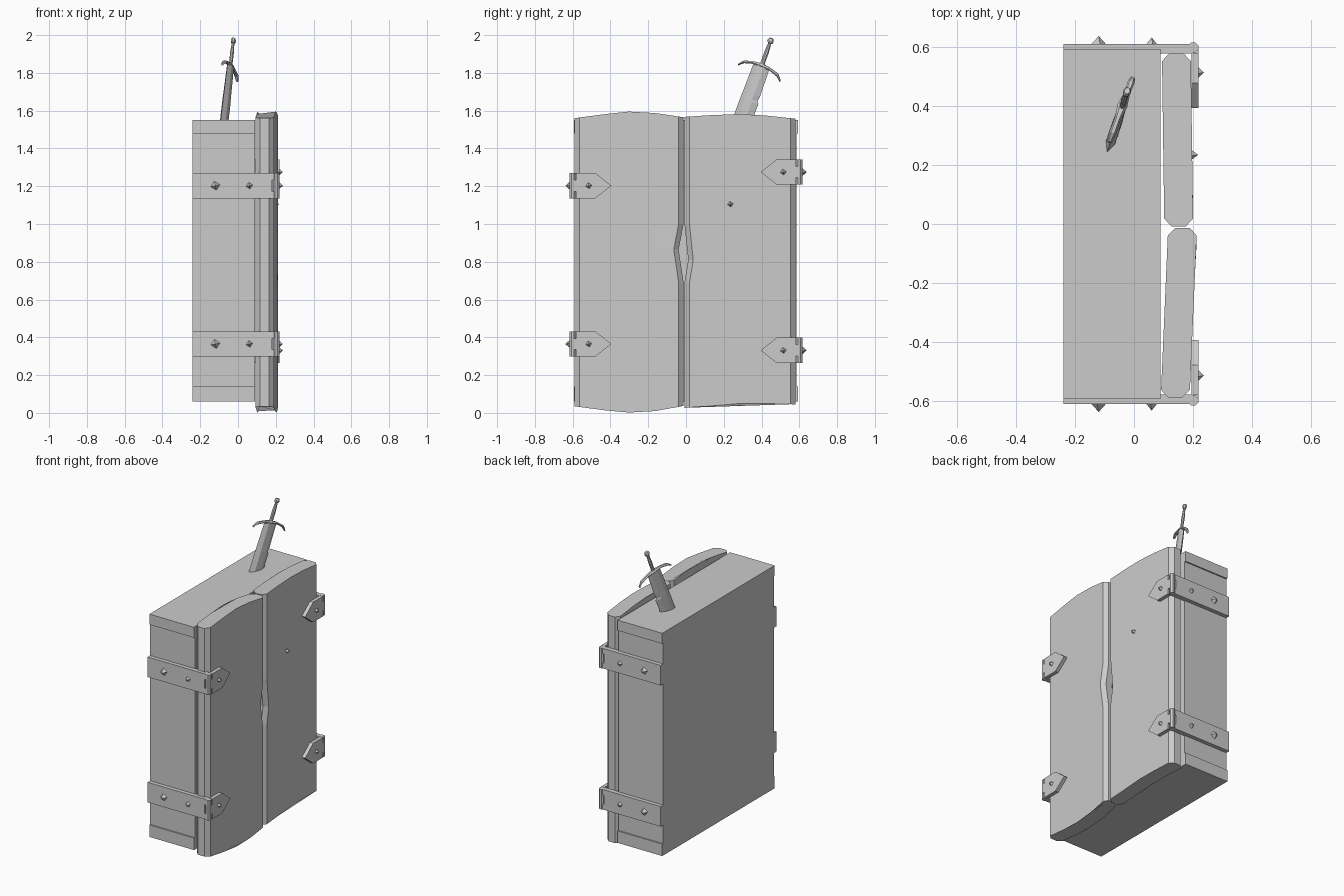
import bpy, bmesh, math
from mathutils import Vector, Matrix

if "Cube" in bpy.data.objects:
    bpy.data.objects.remove(bpy.data.objects["Cube"])


def loft(name, rings, matrix=None):
    """Skin equal-sized rings of points and cap both ends."""
    bm = bmesh.new()
    vs = [[bm.verts.new(p) for p in r] for r in rings]
    n = len(rings[0])
    for a, b in zip(vs, vs[1:]):
        for i in range(n):
            j = (i + 1) % n
            bm.faces.new((a[i], a[j], b[j], b[i]))
    bm.faces.new(vs[0])
    bm.faces.new(vs[-1])
    bmesh.ops.recalc_face_normals(bm, faces=bm.faces)
    me = bpy.data.meshes.new(name)
    bm.to_mesh(me)
    bm.free()
    ob = bpy.data.objects.new(name, me)
    bpy.context.collection.objects.link(ob)
    if matrix:
        ob.matrix_world = matrix
    return ob


def box(name, x0, x1, y0, y1, z0, z1):
    return loft(name, [[(x0, y0, z), (x1, y0, z), (x1, y1, z), (x0, y1, z)]
                       for z in (z0, z1)])


def stud(name, loc, normal, r, h):
    """Four-sided pyramid nail head, pointing along the normal."""
    bpy.ops.mesh.primitive_cone_add(vertices=4, radius1=r, radius2=0, depth=h + 0.01)
    ob = bpy.context.object
    ob.name = name
    n = Vector(normal)
    ob.rotation_mode = 'QUATERNION'
    ob.rotation_quaternion = n.to_track_quat('Z', 'Y') @ Matrix.Rotation(0.2, 3, 'Z').to_quaternion()
    ob.location = Vector(loc) + n * (h - 0.01) / 2


# Cabinet body with slightly proud base and top bands
box("cabinet_body", -0.24, 0.09, -0.585, 0.585, 0.07, 1.54)
box("base_band", -0.24, 0.09, -0.594, 0.594, 0.06, 0.14)
box("top_band", -0.24, 0.09, -0.594, 0.594, 1.48, 1.55)


def door(name, side, outer, inner, x_out, x_in, tops, bottoms, notch, zmid):
    """Chamfered slab with arched ends and a worn notch in its inner edge."""
    c, half = 0.026, 0.049
    ts = [0, c / 0.58, 0.28, 0.5, 0.74, 1 - c / 0.58, 1]
    front = [(t, half - (0.025 if t in (0, 1) else 0)) for t in ts]
    section = front + [(t, -w) for t, w in reversed(front)]

    def height(vals, t):
        k = min(int(t * 4), 3)
        return vals[k] + (vals[k + 1] - vals[k]) * (t * 4 - k)

    rings = []
    for lvl in range(5):
        ring = []
        for t, w in section:
            z = (height(bottoms, t), 0.69, zmid, 1.0, height(tops, t))[lvl]
            y = outer + (inner - outer) * t
            if lvl == 2 and t > 0.9:
                y += side * notch
            ring.append((x_out + (x_in - x_out) * t + w, y, z))
        rings.append(ring)
    loft(name, rings)


door("left_door", -1, -0.59, -0.013, 0.14, 0.165,
     (1.56, 1.58, 1.595, 1.587, 1.565), (0.035, 0.015, 0.002, 0.01, 0.037), 0.026, 0.865)
door("right_door", 1, 0.58, -0.008, 0.144, 0.152,
     (1.557, 1.574, 1.581, 1.577, 1.567), (0.045, 0.05, 0.05, 0.037, 0.027), 0.02, 0.81)
stud("door_stud", (0.195, 0.235, 1.105), (1, 0, 0), 0.025, 0.023)

# Hinges: side strap, knuckle pin, pointed door leaf and studs
for s, label, heights in ((-1, "left", (0.365, 1.203)), (1, "right", (0.331, 1.275))):
    for z, lv in zip(heights, ("lower", "upper")):
        tag = f"{label}_{lv}_hinge"
        h, k = 0.067, 0.03
        strap = [(-0.24, -h), (0.2, -h), (0.2, -k), (0.18, -k),
                 (0.18, k), (0.2, k), (0.2, h), (-0.24, h)]
        loft(tag + "_strap", [[(x, s * y, z + q) for x, q in strap] for y in (0.58, 0.612)])
        leaf = [(0.395, 0), (0.48, -h), (0.582, -h), (0.582, -k),
                (0.6, -k), (0.6, k), (0.582, k), (0.582, h), (0.48, h)]
        loft(tag + "_leaf", [[(x, s * y, z + q) for y, q in leaf] for x in (0.196, 0.22)])
        pin = [(0.202 + 0.018 * math.cos(a), s * 0.6 + 0.018 * math.sin(a))
               for a in (math.pi / 8 + i * math.pi / 4 for i in range(8))]
        loft(tag + "_pin", [[(x, y, z + q) for x, y in pin] for q in (-h, h)])
        stud(tag + "_big_stud", (-0.12, s * 0.612, z), (0, s, 0), 0.034, 0.027)
        stud(tag + "_small_stud", (0.06, s * 0.612, z), (0, s, 0), 0.026, 0.022)
        stud(tag + "_leaf_stud", (0.22, s * 0.515, z), (1, 0, 0), 0.026, 0.018)

# Sword frame: local x across the blade, local z along it
d = Vector((0.046, 0.145, 0.405)).normalized()
w = Vector((0.08, 0.22, -0.09))
w = (w - d * w.dot(d)).normalized()
n = d.cross(w)
M = Matrix((w, n, d)).transposed().to_4x4()
M.translation = Vector((-0.07, 0.305, 1.57))


def blade_ring(z, left, right, t):
    return [(-left, 0, z), (-left * 0.4, -t, z), (right * 0.4, -t, z),
            (right, 0, z), (right * 0.4, t, z), (-left * 0.4, t, z)]


# Blade buried in the cabinet top, nicked on one edge
loft("sword_blade", [blade_ring(*r) for r in (
    (-0.1, 0.054, 0.054, 0.016), (0.04, 0.053, 0.053, 0.016), (0.09, 0.052, 0.055, 0.016),
    (0.1, 0.052, 0.044, 0.016), (0.13, 0.051, 0.049, 0.015), (0.285, 0.047, 0.047, 0.013))], M)

# Drooping crossguard
guard = [(-0.125, -0.028, 0.006), (-0.1, -0.004, 0.009), (-0.05, 0.01, 0.008), (0, 0.012, 0.013),
         (0.05, 0.01, 0.008), (0.1, -0.004, 0.009), (0.125, -0.028, 0.006)]
loft("sword_guard", [[(x, r * 1.3 * math.cos(a), 0.275 + z + r * math.sin(a))
                      for a in (i * math.pi / 3 for i in range(6))] for x, z, r in guard], M)

# Grip and pommel
grip = [(0.275, 0.016), (0.31, 0.012), (0.36, 0.013), (0.413, 0.009),
        (0.416, 0.015), (0.428, 0.018), (0.441, 0.012)]
loft("sword_grip", [[(r * math.cos(a), r * 0.8 * math.sin(a), z)
                     for a in (i * math.pi / 4 for i in range(8))] for z, r in grip], M)
